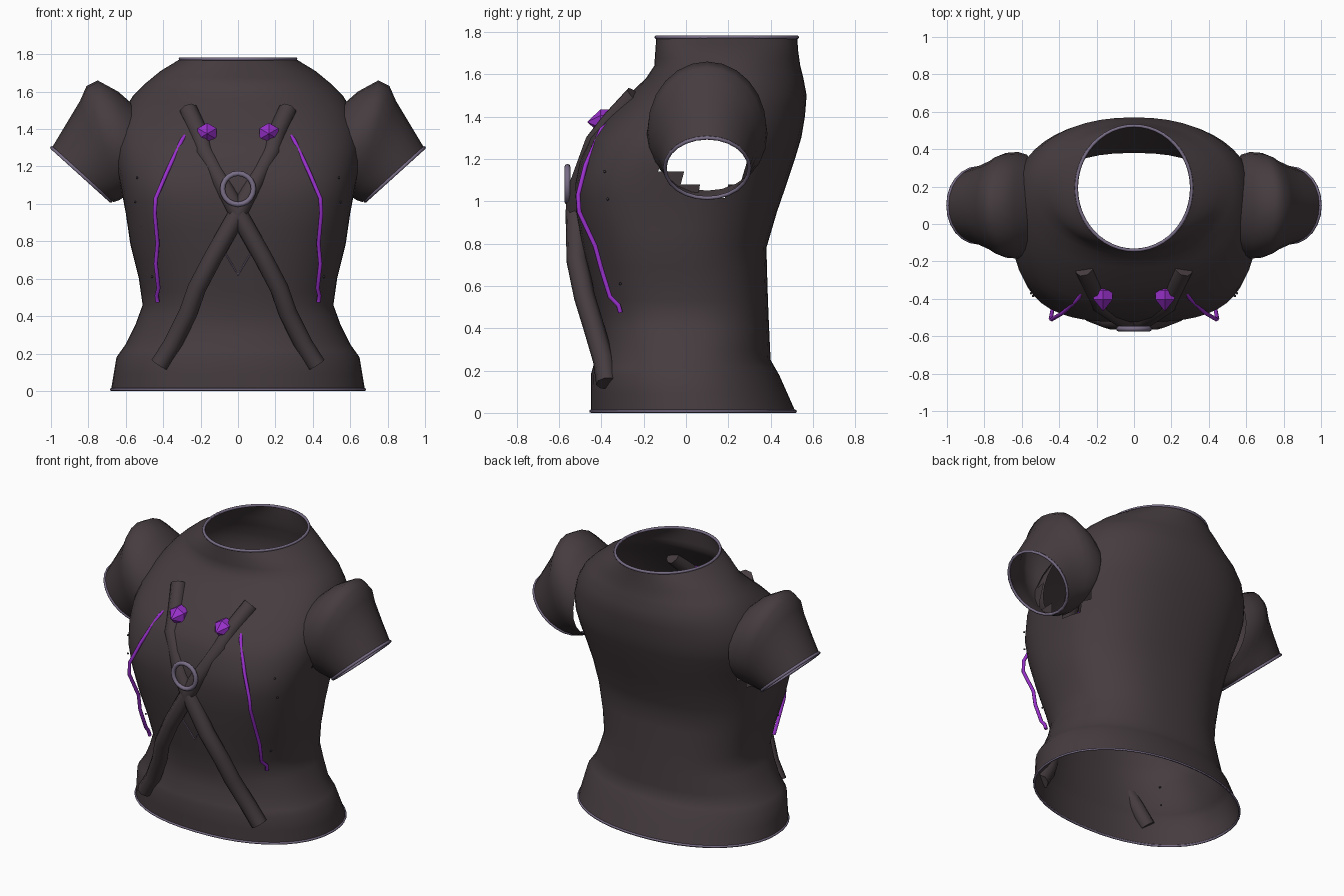
import bpy, bmesh, math
from mathutils import Vector

if "Cube" in bpy.data.objects:
    bpy.data.objects.remove(bpy.data.objects["Cube"])


def material(name, rgb):
    m = bpy.data.materials.new(name)
    m.diffuse_color = (*rgb, 1)
    m.use_nodes = True
    m.node_tree.nodes["Principled BSDF"].inputs["Base Color"].default_value = m.diffuse_color
    return m


CLOTH = material("dark cloth", (0.060, 0.045, 0.050))
TRIM = material("grey lilac trim", (0.19, 0.155, 0.24))
PURPLE = material("purple", (0.32, 0.03, 0.60))
STUD = material("dark stud", (0.05, 0.045, 0.06))
SEG = 48

# Torso sections: z, half width, front y, back y, front squareness, back squareness
SECTIONS = [
    (0.00, 0.68, -0.45, 0.52, 2.2, 2.1), (0.18, 0.65, -0.45, 0.44, 2.2, 2.1),
    (0.25, 0.60, -0.43, 0.40, 2.2, 2.2), (0.35, 0.55, -0.41, 0.395, 2.4, 2.3),
    (0.46, 0.51, -0.42, 0.39, 2.4, 2.4), (0.60, 0.53, -0.45, 0.385, 2.5, 2.4),
    (0.78, 0.575, -0.49, 0.38, 2.6, 2.4), (0.95, 0.60, -0.52, 0.43, 2.9, 2.4),
    (1.08, 0.625, -0.525, 0.475, 3.0, 2.4), (1.20, 0.65, -0.50, 0.515, 2.8, 2.4),
    (1.30, 0.66, -0.46, 0.545, 2.6, 2.4), (1.40, 0.65, -0.375, 0.562, 2.5, 2.3),
    (1.50, 0.61, -0.275, 0.57, 2.4, 2.2), (1.58, 0.56, -0.19, 0.555, 2.2, 2.1),
    (1.64, 0.50, -0.15, 0.54, 2.0, 2.0), (1.71, 0.415, -0.145, 0.53, 2.0, 2.0),
    (1.78, 0.30, -0.14, 0.525, 2.0, 2.0)]


def section_at(z):
    for a, b in zip(SECTIONS, SECTIONS[1:]):
        if z <= b[0] + 1e-6:
            t = (z - a[0]) / (b[0] - a[0])
            return [p + (q - p) * t for p, q in zip(a, b)]
    return list(SECTIONS[-1])


def front_y(x, z):
    _, w, f, b, n, _ = section_at(z)
    c = (f + b) / 2
    return c - (c - f) * max(0, 1 - abs(x / w) ** n) ** (1 / n)


def torso_ring(z):
    z, w, f, b, nf, nb = section_at(z)
    c, d = (f + b) / 2, (b - f) / 2
    pts = []
    for i in range(SEG):
        a = math.tau * i / SEG
        ca, sa = math.cos(a), math.sin(a)
        e = 2 / (nf if sa < 0 else nb)
        pts.append((w * math.copysign(abs(ca) ** e, ca),
                    c + d * math.copysign(abs(sa) ** e, sa), z))
    return pts


def make_object(name, bm, mat, smooth=True):
    mesh = bpy.data.meshes.new(name)
    bmesh.ops.recalc_face_normals(bm, faces=bm.faces)
    for f in bm.faces:
        f.smooth = smooth
    bm.to_mesh(mesh)
    bm.free()
    mesh.materials.append(mat)
    ob = bpy.data.objects.new(name, mesh)
    bpy.context.collection.objects.link(ob)
    return ob


def loft(rings):
    bm = bmesh.new()
    rows = [[bm.verts.new(p) for p in r] for r in rings]
    for lo, hi in zip(rows, rows[1:]):
        for i in range(len(lo)):
            j = (i + 1) % len(lo)
            bm.faces.new((lo[i], lo[j], hi[j], hi[i]))
    return bm


def tube(name, pts, radius, mat, closed=False, sides=2):
    cu = bpy.data.curves.new(name, 'CURVE')
    cu.dimensions = '3D'
    cu.bevel_depth, cu.bevel_resolution = radius, sides
    cu.use_fill_caps = not closed
    sp = cu.splines.new('POLY')
    sp.points.add(len(pts) - 1)
    for p, co in zip(sp.points, pts):
        p.co = (*co, 1)
    sp.use_cyclic_u = closed
    tmp = bpy.data.objects.new(name + "_path", cu)
    bpy.context.collection.objects.link(tmp)
    bpy.context.view_layer.update()
    mesh = bpy.data.meshes.new_from_object(tmp.evaluated_get(bpy.context.evaluated_depsgraph_get()))
    bpy.data.objects.remove(tmp)
    bm = bmesh.new()
    bm.from_mesh(mesh)
    return make_object(name, bm, mat)


# Torso shell with open neck, hem and armholes
levels = []
for a, b in zip(SECTIONS, SECTIONS[1:]):
    levels += [a[0], (a[0] + b[0]) / 2]
levels.append(SECTIONS[-1][0])
bm = loft([torso_ring(z) for z in levels])
holes = []
for f in bm.faces:
    c = f.calc_center_median()
    if abs(c.x) > 0.5 and ((c.y - 0.1) / 0.21) ** 2 + ((c.z - 1.24) / 0.21) ** 2 < 1:
        holes.append(f)
bmesh.ops.delete(bm, geom=holes, context='FACES')
make_object("torso", bm, CLOTH)
tube("hem_trim", torso_ring(0.008), 0.007, TRIM, True)
tube("neck_trim", torso_ring(1.775), 0.009, TRIM, True)

# Puffed sleeves: top x, top z, bottom x, bottom z, half depth
SLEEVE = [(0.56, 1.53, 0.58, 1.05, 0.27), (0.64, 1.60, 0.60, 1.04, 0.285),
          (0.75, 1.66, 0.62, 1.03, 0.28), (0.81, 1.63, 0.635, 1.02, 0.265),
          (0.845, 1.55, 0.65, 1.015, 0.245), (0.92, 1.425, 0.665, 1.01, 0.22),
          (0.995, 1.30, 0.68, 1.015, 0.20)]


def sleeve_ring(s, side):
    tx, tz, bx, bz, d = s
    pts = []
    for i in range(24):
        a = math.tau * i / 24
        k = (1 + math.cos(a)) / 2
        pts.append((side * (bx + (tx - bx) * k), 0.10 + d * math.sin(a), bz + (tz - bz) * k))
    return pts


# Crossed straps, hanging cords, edge studs and gems, repeated on each side
STRAP = [(-0.265, -0.24, 1.50), (-0.205, -0.36, 1.37), (-0.18, -0.43, 1.28),
         (-0.06, -0.51, 1.06), (0, -0.52, 0.95), (0.13, -0.515, 0.72),
         (0.22, -0.48, 0.55), (0.265, -0.44, 0.42), (0.35, -0.39, 0.25), (0.42, -0.375, 0.14)]
CORD = [(0.27, -0.345, 1.38), (0.30, -0.40, 1.34), (0.38, -0.475, 1.17),
        (0.44, -0.51, 1.03), (0.445, -0.505, 0.95), (0.43, -0.43, 0.79),
        (0.44, -0.40, 0.68), (0.425, -0.36, 0.55), (0.435, -0.32, 0.51), (0.43, -0.31, 0.475)]
STUDS = [(0.54, -0.385, 1.14), (0.55, -0.37, 1.01), (0.515, -0.34, 0.88), (0.48, -0.315, 0.75),
         (0.46, -0.31, 0.61), (0.43, -0.27, 0.37), (0.44, -0.27, 0.25)]
GEM = [(-0.465, 0.002), (-0.405, 0.058), (-0.355, 0.058), (-0.305, 0.002)]

for side, tag in ((1, "right"), (-1, "left")):
    make_object(tag + "_sleeve", loft([sleeve_ring(s, side) for s in SLEEVE]), CLOTH)
    tube(tag + "_sleeve_trim", sleeve_ring(SLEEVE[-1], side), 0.009, TRIM, True)
    tube(tag + "_strap", [(x * side, y, z) for x, y, z in STRAP], 0.05, CLOTH)
    tube(tag + "_cord", [(x * side, y, z) for x, y, z in CORD], 0.011, PURPLE)
    bm = loft([[(side * 0.165 + r * math.sin(math.tau * i / 6), y,
                 1.375 + r * math.cos(math.tau * i / 6)) for i in range(6)] for y, r in GEM])
    make_object(tag + "_gem", bm, PURPLE, smooth=False)
    bm = bmesh.new()
    for x, y, z in STUDS:
        v = bmesh.ops.create_icosphere(bm, subdivisions=1, radius=0.007)["verts"]
        bmesh.ops.translate(bm, verts=v, vec=Vector((x * side, y, z)))
    make_object(tag + "_studs", bm, STUD)

# Chest ring over the strap crossing
tube("chest_ring", [(0.083 * math.cos(math.tau * i / 20), -0.56,
                     1.08 + 0.083 * math.sin(math.tau * i / 20)) for i in range(20)],
     0.014, TRIM, True)

# Small chevron stitched on the belly
tube("belly_chevron", [(x, front_y(x, z), z) for x, z in
                       ((-0.07, 0.74), (-0.035, 0.68), (0, 0.62), (0.035, 0.68), (0.07, 0.74))],
     0.004, TRIM)
